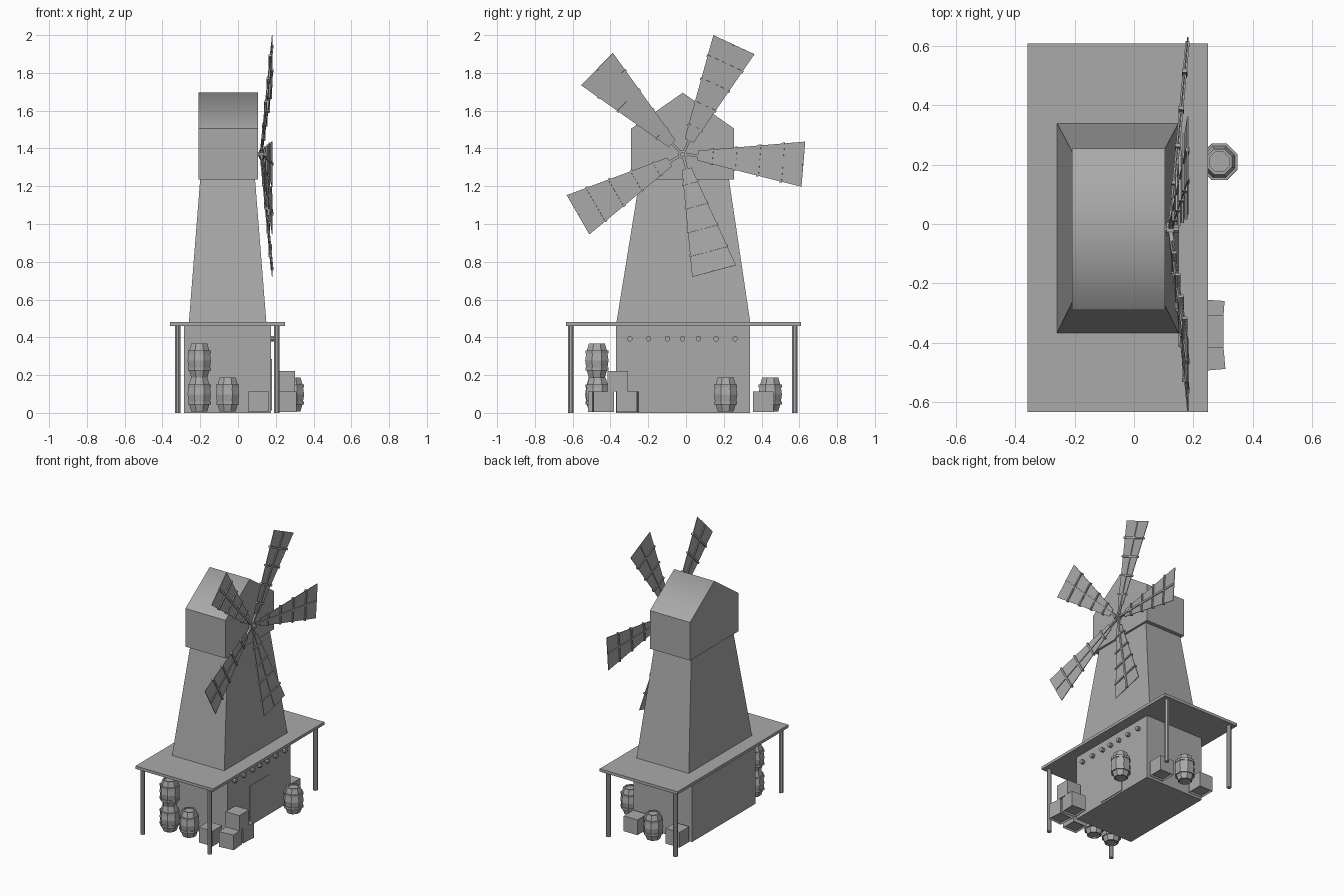
import bpy, bmesh, math
from mathutils import Matrix, Vector

cube = bpy.data.objects.get("Cube")
if cube:
    bpy.data.objects.remove(cube, do_unlink=True)

# Single plain grey material
GREY = (0.4, 0.4, 0.4, 1)
mat = bpy.data.materials.new("plain_grey")
mat.use_nodes = True
mat.diffuse_color = GREY
mat.node_tree.nodes["Principled BSDF"].inputs["Base Color"].default_value = GREY


def finish(name, bm, matrix=None):
    bmesh.ops.recalc_face_normals(bm, faces=bm.faces)
    mesh = bpy.data.meshes.new(name)
    bm.to_mesh(mesh)
    bm.free()
    mesh.materials.append(mat)
    obj = bpy.data.objects.new(name, mesh)
    if matrix:
        obj.matrix_world = matrix
    bpy.context.collection.objects.link(obj)
    return obj


def loft(bm, rings):
    """Skin a stack of equal-length point rings and cap both ends."""
    rows = [[bm.verts.new(p) for p in ring] for ring in rings]
    n = len(rows[0])
    for a, b in zip(rows, rows[1:]):
        for i in range(n):
            j = (i + 1) % n
            bm.faces.new((a[i], a[j], b[j], b[i]))
    bm.faces.new(rows[0][::-1])
    bm.faces.new(rows[-1])


def rect(x0, x1, y0, y1, z):
    return [(x0, y0, z), (x1, y0, z), (x1, y1, z), (x0, y1, z)]


def circle(r, z, sides=8):
    angles = [math.tau * (i + 0.5) / sides for i in range(sides)]
    return [(r * math.cos(a), r * math.sin(a), z) for a in angles]


def box(name, x0, x1, y0, y1, z0, z1):
    bm = bmesh.new()
    loft(bm, [rect(x0, x1, y0, y1, z0), rect(x0, x1, y0, y1, z1)])
    return finish(name, bm)


def rod(name, radius, length, matrix):
    bm = bmesh.new()
    loft(bm, [circle(radius, 0), circle(radius, length)])
    return finish(name, bm, matrix)


# Ground floor, platform and its posts
box("ground_floor", -0.285, 0.175, -0.37, 0.34, 0, 0.46)
box("platform", -0.36, 0.25, -0.635, 0.61, 0.46, 0.48)
for x in (-0.32, 0.205):
    for y in (-0.61, 0.575):
        rod("platform_post", 0.016, 0.465, Matrix.Translation((x, y, 0)))

# Tapered tower
bm = bmesh.new()
loft(bm, [rect(-0.26, 0.15, -0.368, 0.34, 0.48),
          rect(-0.2, 0.09, -0.245, 0.227, 1.24)])
finish("tower", bm)

# Gabled cap, with a softly shaded ridge
bm = bmesh.new()
gable = [(-0.29, 1.235), (0.255, 1.235), (0.255, 1.505), (-0.017, 1.695), (-0.29, 1.505)]
loft(bm, [[(x, y, z) for y, z in gable] for x in (-0.21, 0.105)])
for f in bm.faces:
    f.smooth = True
for e in bm.edges:
    e.smooth = all(v.co.z > 1.6 for v in e.verts)
finish("cap", bm)

# Door and the row of beam ends above it
box("door", 0.173, 0.18, -0.12, 0.09, 0.012, 0.285)
facing_x = Matrix.Rotation(math.pi / 2, 4, "Y")
for y in (-0.298, -0.198, -0.098, -0.018, 0.066, 0.16, 0.26):
    rod("beam_end", 0.015, 0.027, Matrix.Translation((0.17, y, 0.393)) @ facing_x)

# Hub and axle
hub = Vector((0.122, -0.017, 1.369))
rod("axle", 0.014, 0.06, Matrix.Translation(hub - Vector((0.03, 0, 0))) @ facing_x)
rod("hub", 0.024, 0.025, Matrix.Translation(hub - Vector((0.012, 0, 0))) @ facing_x)

# Sails: local x runs outward, y across, z along the axle
INNER, OUTER = 0.08, 0.643


def half_width(r):
    return 0.026 + (r - INNER) / (OUTER - INNER) * 0.094


def sail(angle):
    a, lean = math.radians(angle), math.radians(5.3)
    out = Vector((math.sin(lean), math.cos(lean) * math.cos(a), math.cos(lean) * math.sin(a)))
    across = Vector((0, -math.sin(a), math.cos(a)))
    m = Matrix((out, across, out.cross(across))).transposed().to_4x4()
    m.translation = hub
    bm = bmesh.new()
    w0, w1 = half_width(INNER), half_width(OUTER)
    loft(bm, [[(INNER, -w0, z), (OUTER, -w1, z), (OUTER, w1, z), (INNER, w0, z)]
              for z in (-0.002, 0.002)])
    finish("sail_panel", bm, m)
    bm = bmesh.new()
    loft(bm, [rect(0, OUTER - 0.005, -0.007, 0.007, z) for z in (-0.007, 0.007)])
    for r in (0.155, 0.28, 0.405, 0.53):
        w = half_width(r) + 0.005
        loft(bm, [rect(r - 0.006, r + 0.006, -w, w, z) for z in (-0.009, 0.009)])
    finish("sail_frame", bm, m)


for angle in (-4.7, 65, 135.2, 210, 285):
    sail(angle)


# Barrels: bulging staves, two hoops and recessed lids
def barrel(x, y, z=0.008):
    bm = bmesh.new()
    profile = [(0.036, 0.008), (0.036, 0), (0.046, 0), (0.06, 0.045), (0.067, 0.09),
               (0.06, 0.135), (0.046, 0.18), (0.036, 0.18), (0.036, 0.172)]
    loft(bm, [circle(r, h) for r, h in profile])
    for h in (0.045, 0.135):
        loft(bm, [circle(0.066, h - 0.008), circle(0.066, h + 0.008)])
    finish("barrel", bm, Matrix.Translation((x, y, z)))


barrel(-0.205, -0.472)
barrel(-0.205, -0.472, 0.187)
barrel(-0.055, -0.468)
barrel(-0.055, 0.446)
barrel(0.288, 0.21)


# Crates with a recessed underside
def crate(x, y, z=0.005, turn=0):
    bm = bmesh.new()
    s = 0.054
    loft(bm, [rect(-s, s, -s, s, 0), rect(-s, s, -s, s, 0.108)])
    bmesh.ops.recalc_face_normals(bm, faces=bm.faces)
    base = [f for f in bm.faces if f.normal.z < -0.9]
    bmesh.ops.inset_region(bm, faces=base, thickness=0.012)
    bmesh.ops.translate(bm, verts=list(base[0].verts), vec=(0, 0, 0.01))
    finish("crate", bm, Matrix.Translation((x, y, z)) @ Matrix.Rotation(math.radians(turn), 4, "Z"))


crate(0.11, -0.465)
crate(0.25, -0.44, turn=5)
crate(0.248, -0.31, turn=-4)
crate(0.248, -0.362, 0.113)
crate(0.11, 0.41)
crate(-0.22, 0.41)
